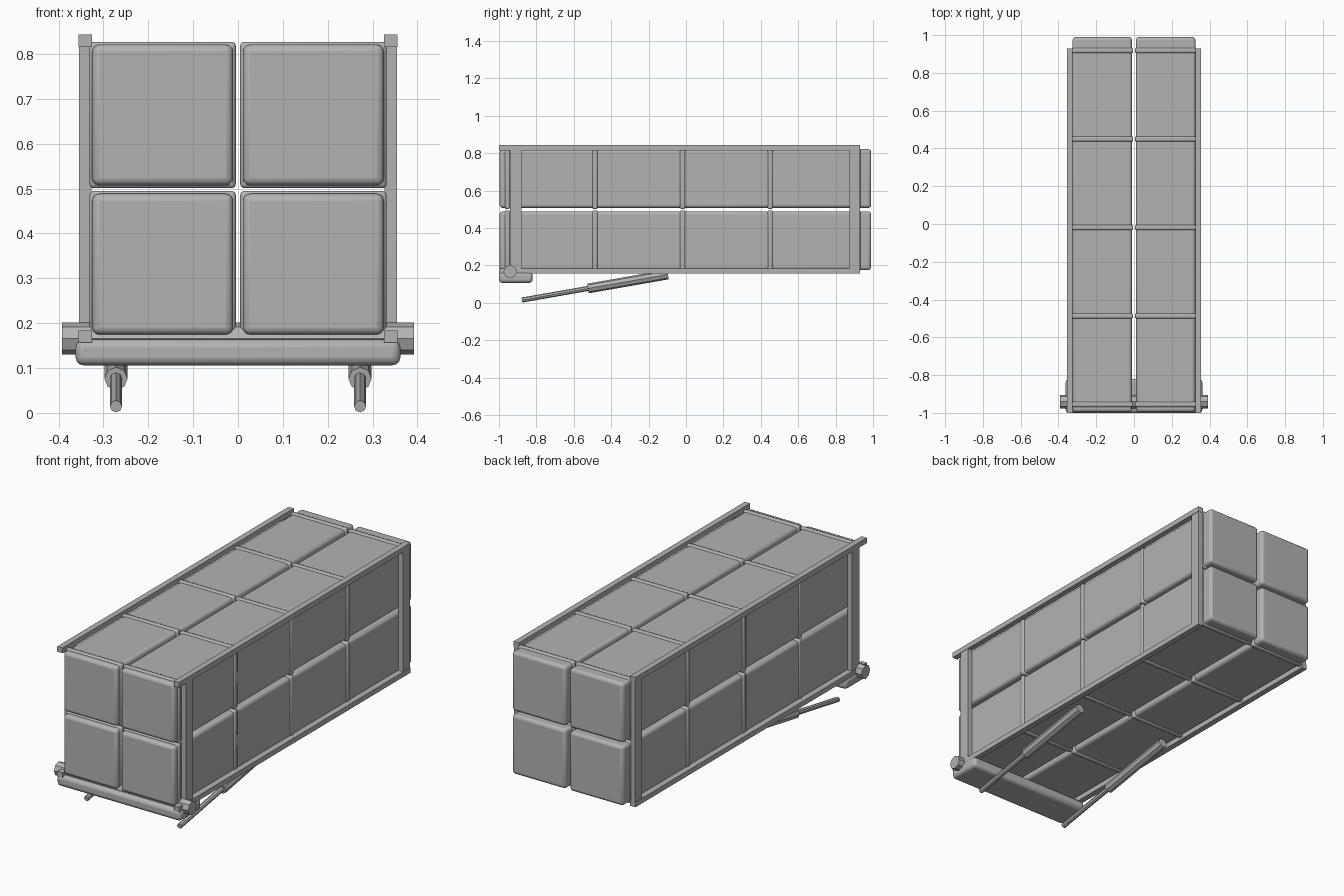
import bpy, math
from mathutils import Vector

if "Cube" in bpy.data.objects:
    bpy.data.objects.remove(bpy.data.objects["Cube"])

grey = bpy.data.materials.new("plain_grey")
grey.diffuse_color = (0.45, 0.45, 0.45, 1)
grey.use_nodes = True
grey.node_tree.nodes["Principled BSDF"].inputs["Base Color"].default_value = grey.diffuse_color


def finish(ob, name, smooth=False):
    ob.name = name
    ob.data.materials.append(grey)
    if smooth:
        bpy.ops.object.shade_smooth_by_angle(angle=math.radians(40))
    return ob


def box(name, x, y, z, bevel=0.0, segments=3):
    """Box from (min, max) ranges, optionally with rounded edges."""
    bpy.ops.mesh.primitive_cube_add(size=1, location=[(a + b) / 2 for a, b in (x, y, z)])
    ob = bpy.context.object
    ob.scale = [b - a for a, b in (x, y, z)]
    bpy.ops.object.transform_apply(location=False, rotation=False, scale=True)
    if bevel:
        m = ob.modifiers.new("round", "BEVEL")
        m.width, m.segments = bevel, segments
    return finish(ob, name, bool(bevel))


def rod(name, a, b, radius, sides=8):
    """Low-sided cylinder between two points."""
    a, b = Vector(a), Vector(b)
    d = b - a
    bpy.ops.mesh.primitive_cylinder_add(vertices=sides, radius=radius, depth=d.length,
                                        location=(a + b) / 2)
    ob = bpy.context.object
    ob.rotation_euler = d.to_track_quat('Z', 'Y').to_euler()
    return finish(ob, name)


# Four long launch canisters, each with five raised bands
HALF, BAND = 0.157, 0.163
for cx in (-0.168, 0.168):
    for cz in (0.3315, 0.664):
        tag = ("left" if cx < 0 else "right") + ("_lower" if cz < 0.5 else "_upper")
        box("canister_" + tag, (cx - HALF, cx + HALF), (-0.996, 0.99),
            (cz - HALF, cz + HALF), 0.016)
        for i in range(5):
            y = -0.955 + 0.4685 * i
            box(f"band_{tag}_{i}", (cx - BAND, cx + BAND), (y - 0.014, y + 0.014),
                (cz - BAND, cz + BAND), 0.008, 2)

# Side frames, hydraulic rams, mirrored left and right
for s, side in ((-1, "left"), (1, "right")):
    def span(a, b):
        return tuple(sorted((s * a, s * b)))
    box("top_rail_" + side, span(0.325, 0.356), (-1, 0.93), (0.815, 0.843))
    box("bottom_rail_" + side, span(0.325, 0.356), (-1, 0.93), (0.157, 0.184))
    box("front_post_" + side, span(0.327, 0.354), (-0.94, -0.88), (0.18, 0.82))
    box("back_post_" + side, span(0.327, 0.354), (0.873, 0.929), (0.18, 0.82))
    x = s * 0.272
    rod("ram_piston_" + side, (x, -0.877, 0.0145), (x, -0.45, 0.0892), 0.0135)
    rod("ram_sleeve_" + side, (x, -0.524, 0.0763), (x, -0.097, 0.151), 0.026)

# Hinge shaft across the front and the rounded base beam under it
rod("hinge_shaft", (-0.392, -0.94, 0.166), (0.392, -0.94, 0.166), 0.036)
box("base_beam", (-0.362, 0.362), (-1, -0.82), (0.106, 0.164), 0.018)
